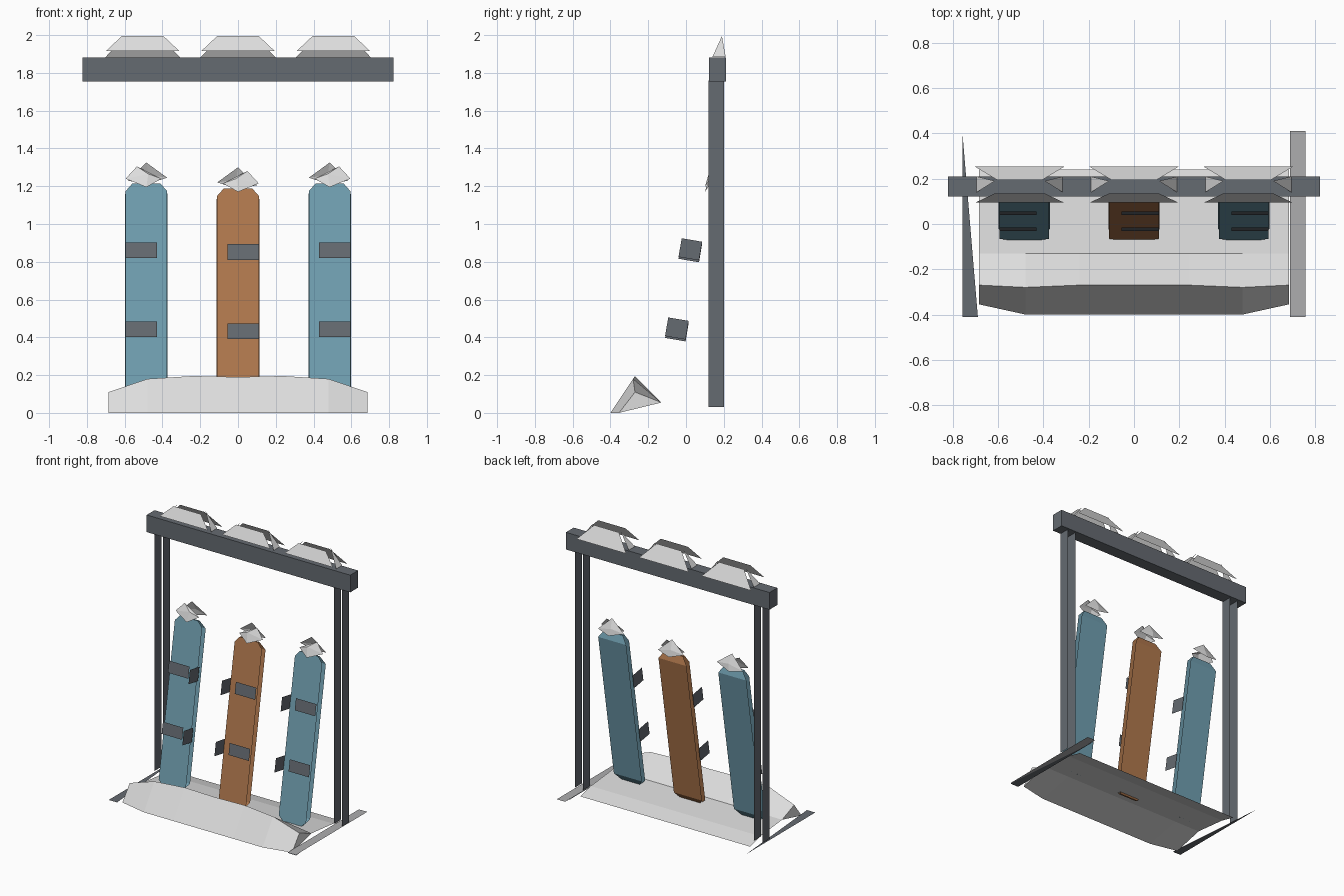
import bpy
import math
from mathutils import Matrix, Vector

cube = bpy.data.objects.get("Cube")
if cube:
    bpy.data.objects.remove(cube, do_unlink=True)


def material(name, rgb):
    mat = bpy.data.materials.new(name)
    mat.use_nodes = True
    colour = (*rgb, 1.0)
    mat.diffuse_color = colour
    mat.node_tree.nodes["Principled BSDF"].inputs["Base Color"].default_value = colour
    return mat


SNOW = material("snow_white", (0.72, 0.72, 0.72))
METAL = material("grey_metal", (0.13, 0.145, 0.165))
PALE = material("pale_metal", (0.42, 0.42, 0.43))
TEAL = material("teal_board", (0.165, 0.35, 0.44))
ORANGE = material("orange_board", (0.44, 0.19, 0.075))


def build(name, verts, faces, mat):
    mesh = bpy.data.meshes.new(name)
    mesh.from_pydata([tuple(v) for v in verts], [], faces)
    mesh.materials.append(mat)
    mesh.update()
    obj = bpy.data.objects.new(name, mesh)
    bpy.context.collection.objects.link(obj)
    return obj


def sheet(name, verts, mat):
    return build(name, verts, [tuple(range(len(verts)))], mat)


def loft(name, rows, mat, closed=False):
    """Skin equal-length rows of points with quads."""
    n = len(rows[0])
    verts = [p for row in rows for p in row]
    count = len(rows) if closed else len(rows) - 1
    faces = []
    for r in range(count):
        a, b = r * n, ((r + 1) % len(rows)) * n
        faces += [(a + i, a + i + 1, b + i + 1, b + i) for i in range(n - 1)]
    return build(name, verts, faces, mat)


# Snow bank: ridge at the front, thin slope behind
half = [(0, -.4, -.27, .19), (.24, -.4, -.27, .195),
        (.48, -.4, -.28, .18), (.685, -.355, -.27, .11)]
stations = [(-x, f, r, h) for x, f, r, h in half[:0:-1]] + half
front = [(x, f, 0) for x, f, r, h in stations]
ridge = [(x, r, h) for x, f, r, h in stations]
valley = [(x, -.13, .055) for x, f, r, h in stations]
middle = [(x, .12, .03) for x, f, r, h in stations]
back = [(x, .24, 0) for x, f, r, h in stations]
loft("snow_bank", [front, ridge, valley, middle, back], SNOW)
loft("snow_bank_underside", [valley, front], SNOW)
for end, side in ((0, "right"), (-1, "left")):
    sheet("snow_bank_end_" + side, [front[end], ridge[end], valley[end]], SNOW)

# Frame: paired upright plates and flat feet
INNER, OUTER = .69, .757
for sign, side in ((-1, "right"), (1, "left")):
    for x, part in ((INNER, "inner"), (OUTER, "outer")):
        sheet(f"post_{part}_{side}",
              [(sign * x, y, z) for y, z in ((.12, .03), (.2, .03), (.2, 1.76), (.12, 1.76))],
              METAL)
sheet("foot_right", [(-OUTER, .39, .02), (-OUTER, -.41, .02), (-INNER, -.41, .02)], METAL)
sheet("foot_left", [(INNER, .39, .02), (INNER, -.41, .02), (OUTER, -.41, .02)], METAL)
sheet("foot_strip_left",
      [(INNER, -.41, .025), (OUTER, -.41, .025), (OUTER, .41, .025), (INNER, .41, .025)], PALE)

# Crossbeam
bpy.ops.mesh.primitive_cube_add(size=1, location=(0, .166, 1.818))
beam = bpy.context.object
beam.name = "crossbeam"
beam.scale = (1.645, .09, .125)
beam.data.materials.append(METAL)

# Snow caps on the beam: leaning front and back panels with small ends
for cx, side in ((-.505, "right"), (0, "middle"), (.505, "left")):
    def panel(name, wide, narrow, low, high):
        sheet(f"{name}_{side}", [(cx - wide, *low), (cx + wide, *low),
                                 (cx + narrow, *high), (cx - narrow, *high)], SNOW)
    panel("cap_front", .195, .11, (.095, 1.915), (.135, 1.995))
    panel("cap_back", .2, .1, (.255, 1.88), (.195, 1.985))
    for s in (-1, 1):
        sheet(f"cap_end_{side}", [(cx + s * .19, .14, 1.885), (cx + s * .19, .21, 1.885),
                                  (cx + s * .11, .19, 1.995)], SNOW)

# Boards leaning back; local y is depth, local z runs along the board
LEAN = math.atan(.17)


def tilt(obj, x, z):
    """Lean a part about the foot of its board."""
    obj.matrix_world = (Matrix.Translation((x, -.07, z))
                        @ Matrix.Rotation(-LEAN, 4, "X"))
    return obj


def board(side, cx, mat, foot, top, flip, strap_flip):
    # Front face, tapered ends and back face, open along the edges
    profile = [(.075, 0, 0), (.11, 0, .03), (.11, 0, top - .04), (.075, 0, top),
               (.075, .015, top), (.113, .04, top - .05), (.113, .04, .05), (.075, .015, 0)]
    rows = [[(-w, y, z), (w, y, z)] for w, y, z in profile]
    tilt(loft("board_" + side, rows, mat, closed=True), cx, foot)

    # Straps: a plate across the face and a plate standing off one edge
    for height, level in ((.395, "lower"), (.82, "upper")):
        x0, x1 = strap_flip * -.055, strap_flip * .11
        tilt(sheet(f"strap_{level}_{side}",
                   [(x0, -.02, height - .042), (x1, -.02, height - .042),
                    (x1, -.02, height + .042), (x0, -.02, height + .042)], METAL), cx, foot)
        edge = strap_flip * -.113
        tilt(sheet(f"strap_side_{level}_{side}",
                   [(edge, y, height + dz) for y, dz in
                    ((-.1, -.05), (.01, -.05), (.01, .05), (-.1, .05))], METAL), cx, foot)

    # Snow on the tip: two folded kites
    z = foot + top
    tip_front = [(-.11, .13, z + .01), (0, .1, z - .035), (.08, .13, z + .01),
                 (-.05, .15, z + .075), (.01, .12, z + .035)]
    tip_back = [(-.1, .18, z), (0, .2, z - .02), (.11, .18, z + .015),
                (0, .16, z + .095), (.01, .19, z + .03)]
    for pts, name in ((tip_front, "front"), (tip_back, "back")):
        build(f"board_snow_{name}_{side}",
              [Vector((cx + flip * x, y, h)) for x, y, h in pts],
              [(i, (i + 1) % 4, 4) for i in range(4)], SNOW)


board("right", -.485, TEAL, .05, 1.18, 1, -1)
board("middle", 0, ORANGE, .04, 1.165, -1, 1)
board("left", .485, TEAL, .05, 1.18, -1, 1)
